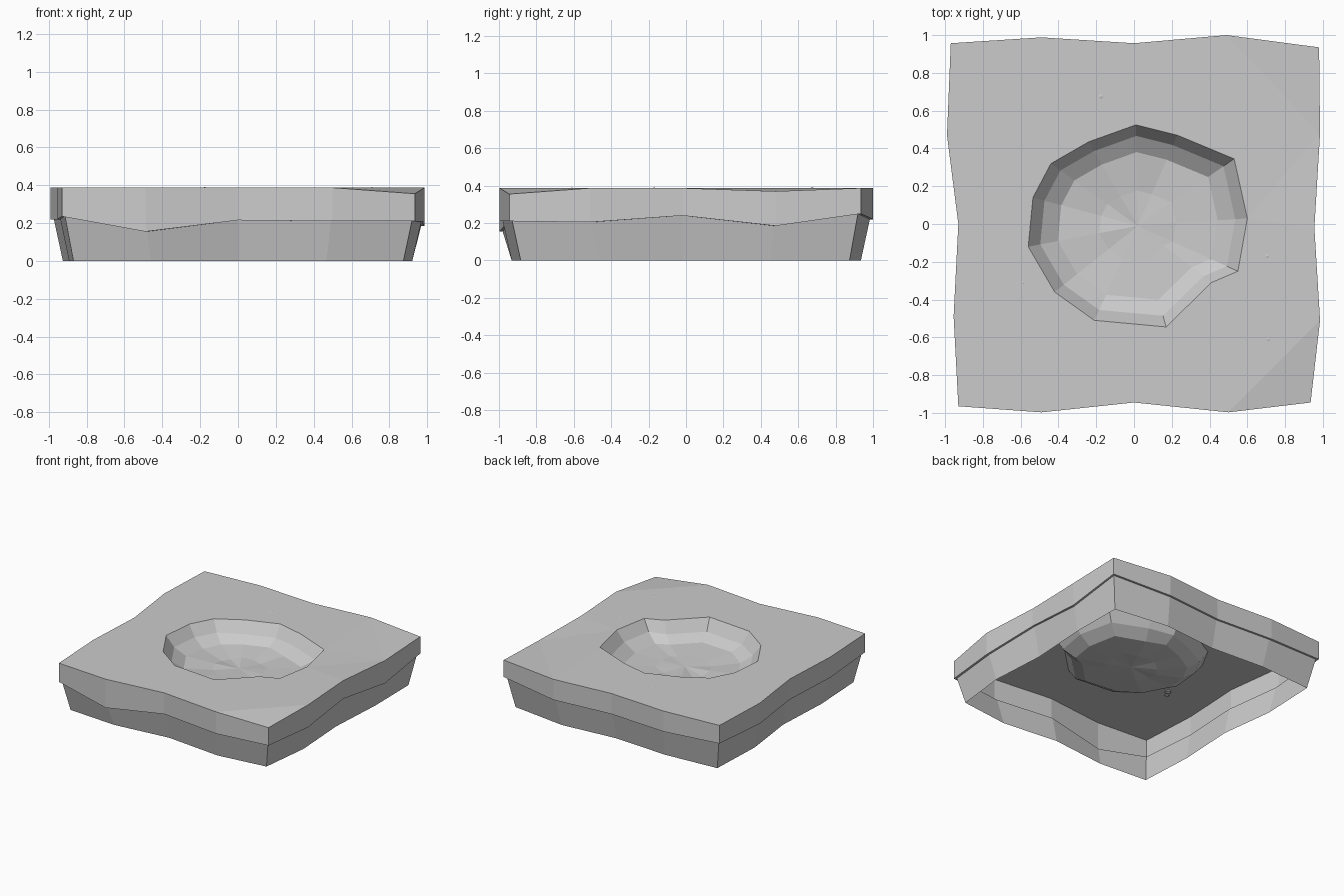
import bpy, bmesh, random
from mathutils import Vector, Matrix

if "Cube" in bpy.data.objects:
    bpy.data.objects.remove(bpy.data.objects["Cube"])

random.seed(4)
TOP = 0.387

# Wavy tile outline, counter-clockwise from front left: x, y, band bottom z
OUTLINE = [(-.93, -.965, .235), (-.49, -.997, .155), (0, -.945, .215), (.5, -.997, .21),
           (.935, -.945, .21), (.985, -.51, .205), (.955, -.02, .24), (.985, .48, .185),
           (.98, .935, .25), (.49, 1.0, .22), (0, .957, .22), (-.49, .988, .22),
           (-.97, .957, .24), (-.99, .47, .22), (-.93, 0, .22), (-.955, -.49, .22)]
DIPS = {4: .355, 7: .37}          # lowered points of the top edge

# Crater rim, counter-clockwise
RIM = [(.17, -.545), (.41, -.31), (.55, -.25), (.6, .03), (.53, .345), (.23, .47),
       (.01, .525), (-.24, .435), (-.44, .32), (-.535, .14), (-.56, -.12),
       (-.42, -.36), (-.21, -.51)]


def add_loop(bm, pts):
    return [bm.verts.new(p) for p in pts]


def bridge(bm, upper, lower):
    n = len(upper)
    for i in range(n):
        j = (i + 1) % n
        bm.faces.new((lower[i], lower[j], upper[j], upper[i]))


def loop_edges(bm, verts):
    out = []
    for a, b in zip(verts, verts[1:] + verts[:1]):
        out.append(bm.edges.get((a, b)) or bm.edges.new((a, b)))
    return out


def finish(bm, name):
    me = bpy.data.meshes.new(name)
    bm.to_mesh(me)
    bm.free()
    ob = bpy.data.objects.new(name, me)
    bpy.context.collection.objects.link(ob)
    return ob


# Top layer: ground sheet with crater hole and side band
bm = bmesh.new()
edge = add_loop(bm, [(x, y, DIPS.get(i, TOP)) for i, (x, y, z) in enumerate(OUTLINE)])
band = add_loop(bm, OUTLINE)
bridge(bm, edge, band)
rim = add_loop(bm, [(x, y, TOP) for x, y in RIM])
fill = bmesh.ops.triangle_fill(bm, use_beauty=True, normal=Vector((0, 0, 1)),
                               edges=loop_edges(bm, edge) + loop_edges(bm, rim))
for f in fill["geom"]:
    if isinstance(f, bmesh.types.BMFace) and f.normal.z < 0:
        f.normal_flip()
finish(bm, "ground_top")

# Crater bowl: steep wall, sloped ring, uneven floor
bm = bmesh.new()
cx, cy = .02, -.01


def ring(scale, z, jitter):
    return add_loop(bm, [(cx + (x - cx) * scale, cy + (y - cy) * scale,
                          z + random.uniform(-jitter, jitter)) for x, y in RIM])


loops = [ring(1, TOP, 0), ring(.89, .3, .006), ring(.73, .245, .008), ring(.35, .232, .012)]
for outer, inner in zip(loops, loops[1:]):
    bridge(bm, outer, inner)
    for f in bm.faces:
        f.normal_update()
centre = bm.verts.new((cx, cy, .232))
last = loops[-1]
for a, b in zip(last, last[1:] + last[:1]):
    bm.faces.new((a, b, centre))
for f in bm.faces:
    f.normal_update()
    if f.normal.z < 0:
        f.normal_flip()
finish(bm, "crater")

# Lower skirt: small lip under the band, tapering to an open base
bm = bmesh.new()
lip = add_loop(bm, OUTLINE)
neck = add_loop(bm, [(x * .983, y * .983, z) for x, y, z in OUTLINE])
base = add_loop(bm, [(x * .935, y * .935, 0) for x, y, z in OUTLINE])
bridge(bm, lip, neck)
bridge(bm, neck, base)
finish(bm, "rock_skirt")

# Tiny half-buried pebbles in small clusters
bm = bmesh.new()
for x, y, r in [(-.175, .675, .032), (-.145, .72, .02), (.705, -.17, .03), (.69, -.215, .014),
                (.71, -.61, .03), (.67, -.64, .022), (-.585, -.31, .028), (-.61, -.35, .02)]:
    m = Matrix.Translation((x, y, TOP - .008)) @ Matrix.Diagonal((1, 1, .35, 1))
    bmesh.ops.create_icosphere(bm, subdivisions=1, radius=r, matrix=m)
finish(bm, "pebbles")
